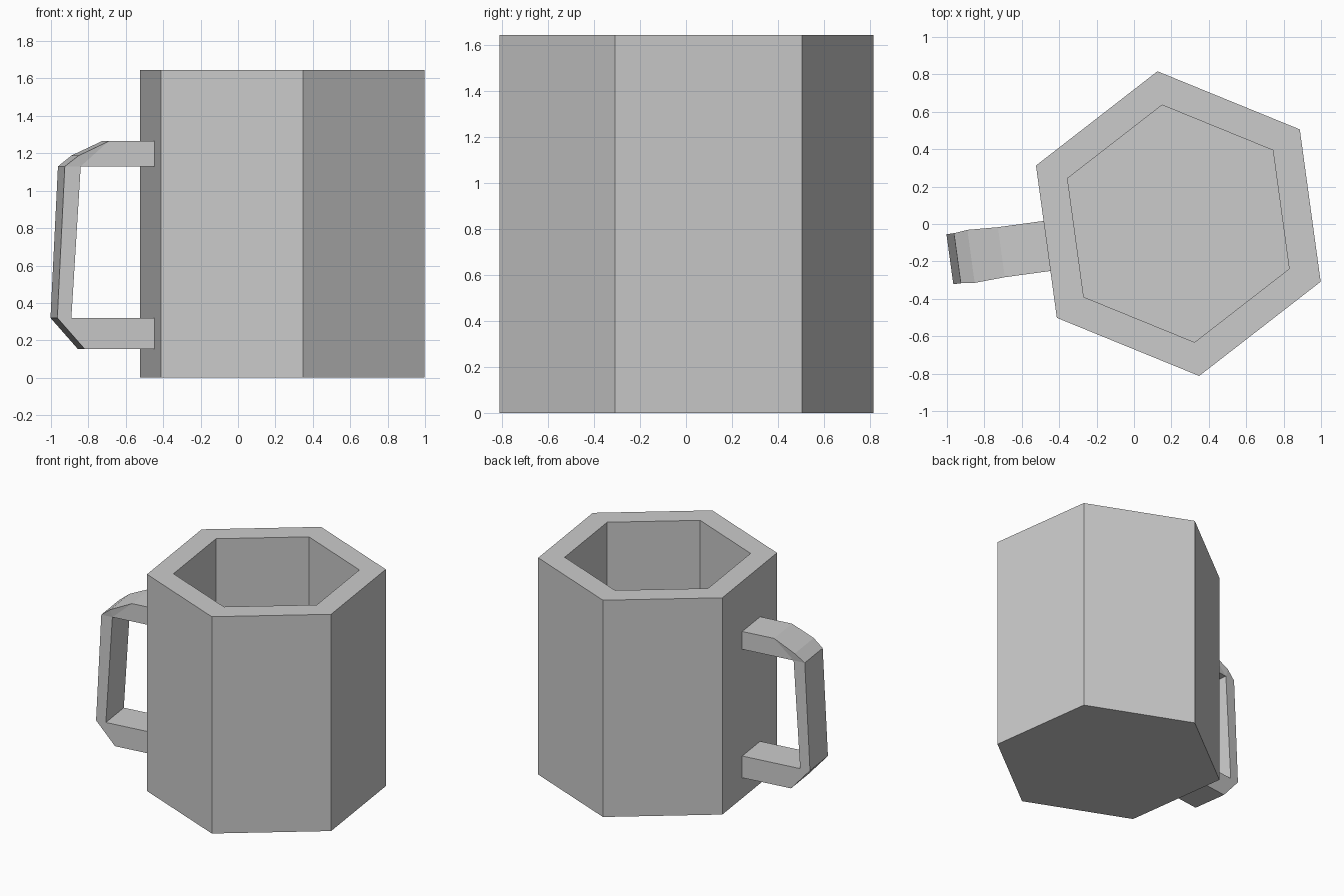
import bpy, bmesh, math
from mathutils import Vector

if "Cube" in bpy.data.objects:
    bpy.data.objects.remove(bpy.data.objects["Cube"])

C = Vector((0.237, 0.002, 0))
A0 = math.radians(37.8)
H, FLOOR = 1.645, 0.16


def finish(name, bm):
    bmesh.ops.recalc_face_normals(bm, faces=bm.faces)
    me = bpy.data.meshes.new(name)
    bm.to_mesh(me)
    bm.free()
    ob = bpy.data.objects.new(name, me)
    bpy.context.collection.objects.link(ob)


def bridge(bm, a, b):
    n = len(a)
    for i in range(n):
        j = (i + 1) % n
        bm.faces.new((a[i], a[j], b[j], b[i]))


# hexagonal cup: outer wall, rim, inner wall, floor
bm = bmesh.new()
rings = []
for r, z in ((0.822, 0), (0.822, H), (0.64, H), (0.64, FLOOR)):
    rings.append([bm.verts.new(C + Vector((r * math.cos(A0 + k * math.pi / 3),
                                           r * math.sin(A0 + k * math.pi / 3), z)))
                  for k in range(6)])
for a, b in zip(rings, rings[1:]):
    bridge(bm, a, b)
bm.faces.new(rings[0])
bm.faces.new(rings[-1])
finish("cup_body", bm)

# handle: side profile (x of front edge, z, extra half width) extruded along the wall
profile = [(-0.44, 1.265, 0), (-0.69, 1.265, 0), (-0.852, 1.188, 0.008), (-0.925, 1.13, 0),
           (-0.965, 0.32, 0), (-0.82, 0.155, 0), (-0.44, 0.155, 0),
           (-0.44, 0.32, 0), (-0.89, 0.32, 0), (-0.84, 1.13, 0), (-0.44, 1.13, 0)]
ang = A0 + math.radians(150)
D = Vector((math.cos(ang), math.sin(ang), 0))
T = Vector((-D.y, D.x, 0))
bm = bmesh.new()
sides = []
for s in (1, -1):
    sides.append([bm.verts.new(C + D * ((0.2585 - x) / 0.99)
                               + T * (0.023 + s * (0.135 + w)) + Vector((0, 0, z)))
                  for x, z, w in profile])
bridge(bm, *sides)
for s in sides:
    # matching strips of the C-shaped side
    for q in ((0, 1, 9, 10), (1, 2, 9), (2, 3, 9), (3, 4, 8, 9), (4, 5, 8), (5, 6, 7, 8)):
        bm.faces.new([s[i] for i in q])
finish("handle", bm)
